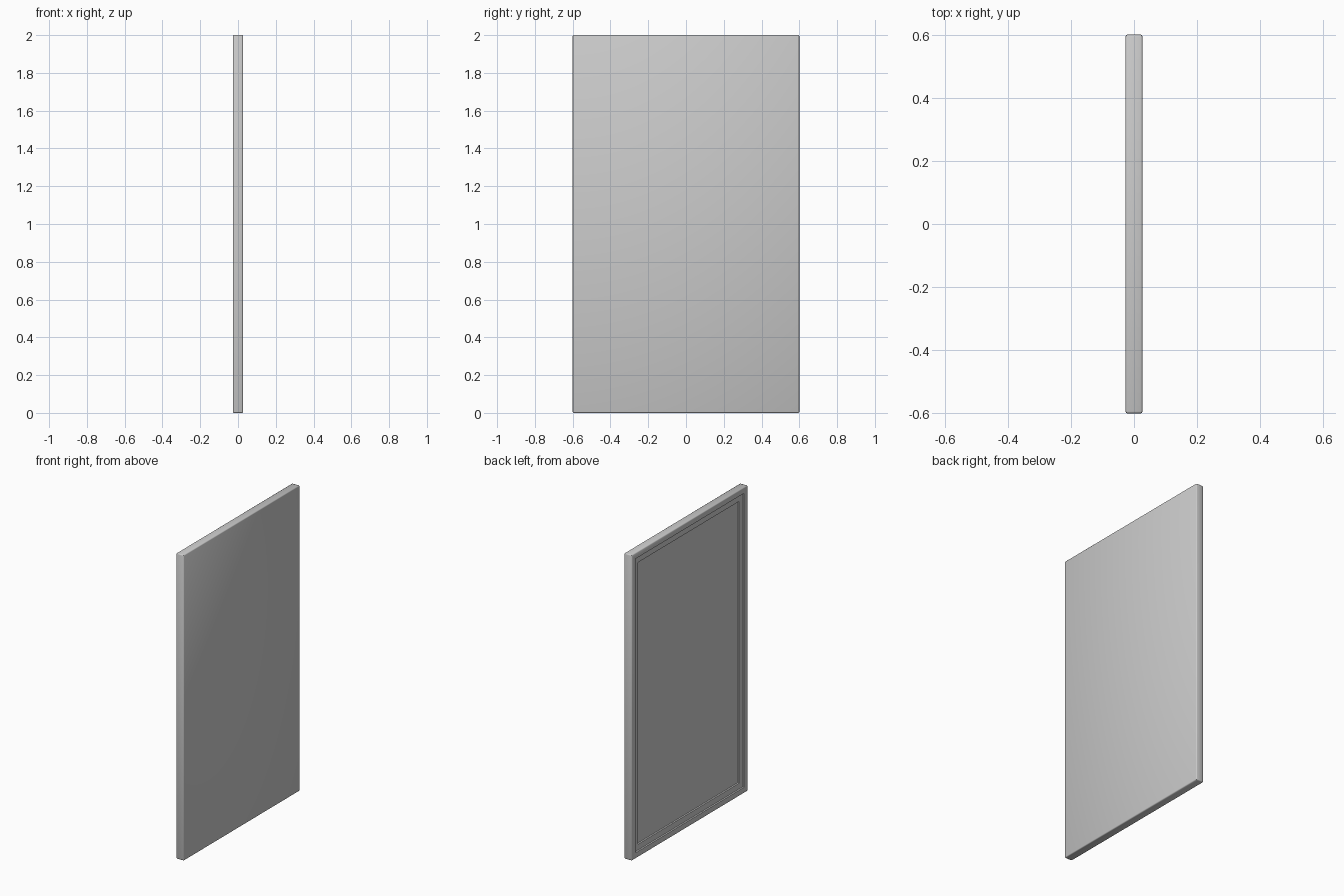
import bpy, bmesh

if "Cube" in bpy.data.objects:
    bpy.data.objects.remove(bpy.data.objects["Cube"])

T, W, H = 0.027, 0.6, 2.0   # half thickness, half width, height

# Slab with a stepped moulding and sunken field on its -x face
bm = bmesh.new()
bmesh.ops.create_cube(bm, size=1.0)
for v in bm.verts:
    v.co.x *= 2 * T
    v.co.y *= 2 * W
    v.co.z = (v.co.z + 0.5) * H

# Small rounded outer edges
bmesh.ops.bevel(bm, geom=bm.edges[:], offset=0.006, segments=2,
                profile=0.5, affect='EDGES')

# Frame border, then sunken steps
bm.normal_update()
face = min(bm.faces, key=lambda f: f.calc_center_median().x)
for thickness, depth in ((0.032, 0), (0.002, -0.008), (0.038, 0), (0.002, -0.008)):
    bmesh.ops.inset_region(bm, faces=[face], thickness=thickness, depth=depth,
                           use_even_offset=True)

mesh = bpy.data.meshes.new("panel")
bm.to_mesh(mesh)
bm.free()
panel = bpy.data.objects.new("panel", mesh)
bpy.context.collection.objects.link(panel)

# Smooth the rounded edges only
bpy.context.view_layer.objects.active = panel
panel.select_set(True)
bpy.ops.object.shade_smooth_by_angle(angle=0.8)
